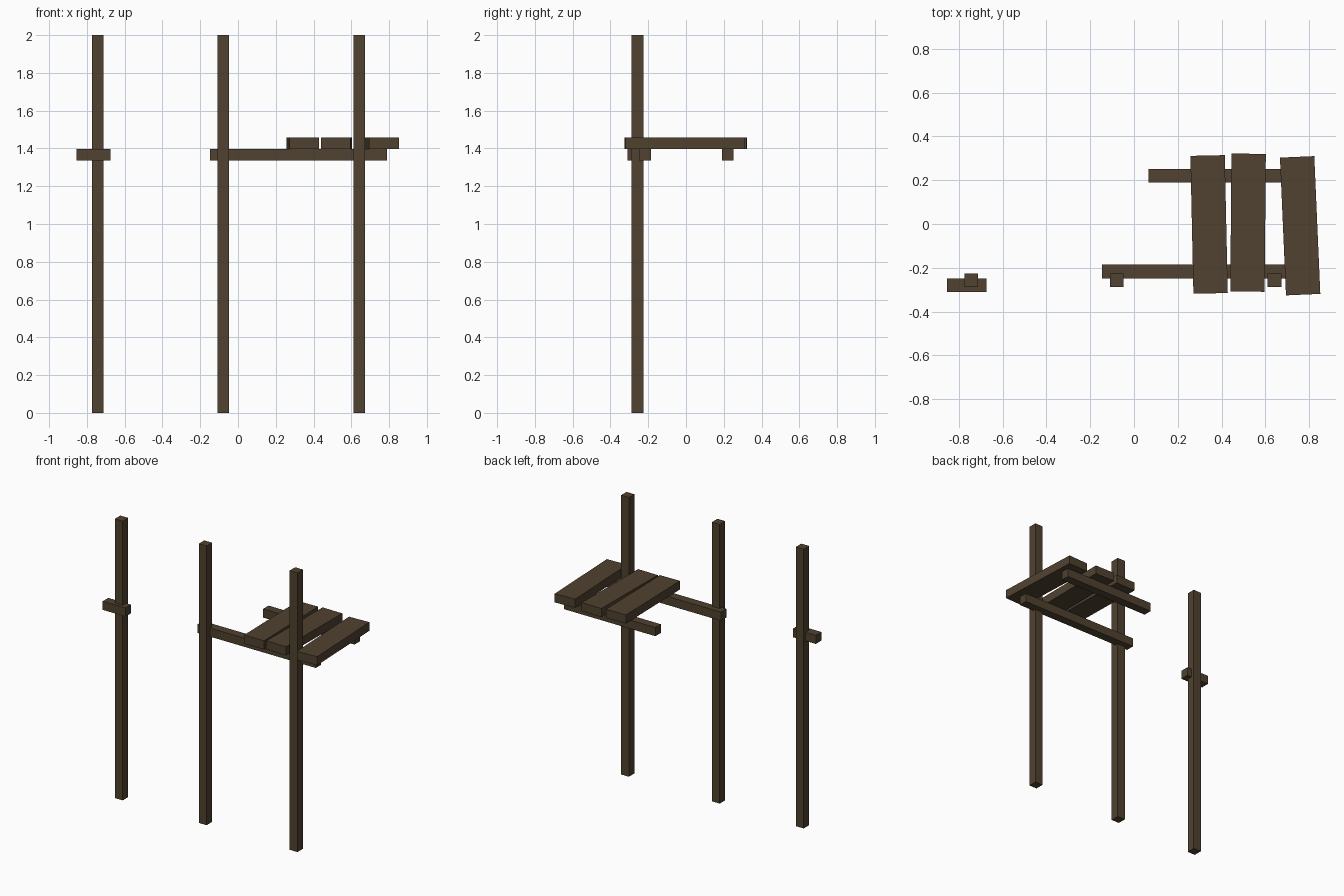
import bpy
from math import radians
from mathutils import Matrix, Vector

cube = bpy.data.objects.get("Cube")
if cube:
    bpy.data.objects.remove(cube, do_unlink=True)

# Dark weathered timber, used for every part
wood = bpy.data.materials.new("dark_wood")
wood.use_nodes = True
colour = (0.08, 0.054, 0.029, 1)
wood.diffuse_color = colour
bsdf = wood.node_tree.nodes["Principled BSDF"]
bsdf.inputs["Base Color"].default_value = colour
bsdf.inputs["Roughness"].default_value = 0.9


def timber(name, centre, size, turn=0):
    """Square-cut piece of timber, turned about z by some degrees."""
    bpy.ops.mesh.primitive_cube_add(size=1)
    piece = bpy.context.object
    piece.name = name
    piece.data.transform(Matrix.Diagonal(Vector(size)).to_4x4())
    piece.location = centre
    piece.rotation_euler.z = radians(turn)
    piece.data.materials.append(wood)
    return piece


THICK = 0.062
BEAM_Z = 1.366
PLANK_Z = BEAM_Z + THICK

# Upright posts
for name, x in (("right", -0.743), ("middle", -0.078), ("left", 0.642)):
    timber(name + "_post", (x, -0.257, 1), (THICK, THICK, 2))

# Horizontal beams: start x, end x, y
for name, x0, x1, y in (
    ("front_beam", -0.147, 0.79, -0.217),
    ("back_beam", 0.066, 0.79, 0.221),
    ("broken_beam_stub", -0.855, -0.675, -0.279),
):
    timber(name, ((x0 + x1) / 2, y, BEAM_Z), (x1 - x0, THICK, THICK))

# Loosely laid floor planks: x, y, turn
planks = ((0.343, -0.002, 1.25), (0.521, 0.006, -0.5), (0.759, -0.008, 2.5))
for i, (x, y, turn) in enumerate(planks, 1):
    timber(f"floor_plank_{i}", (x, y, PLANK_Z), (0.157, 0.63, THICK), turn)
